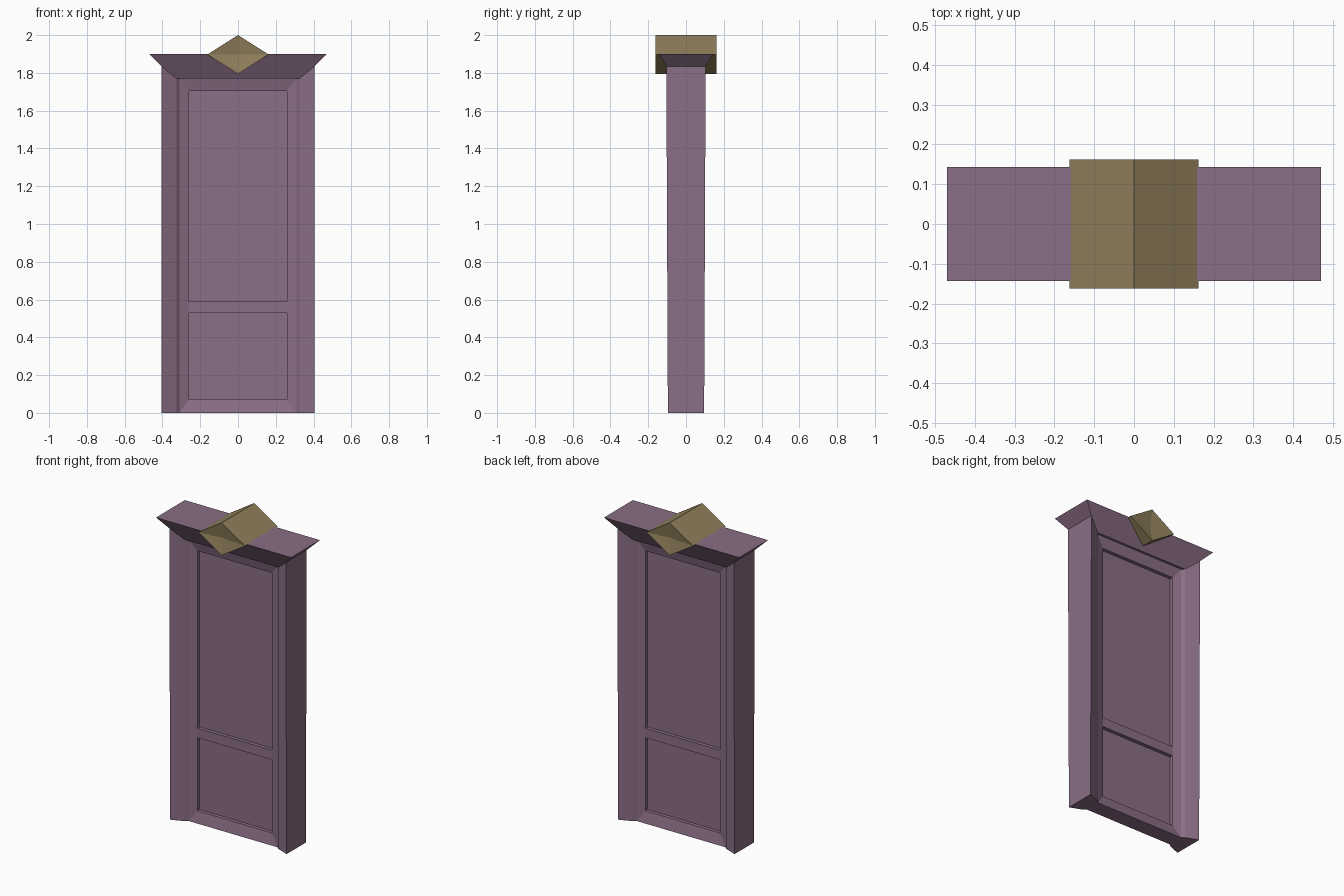
import bpy, bmesh

if "Cube" in bpy.data.objects:
    bpy.data.objects.remove(bpy.data.objects["Cube"])


def material(name, rgb):
    m = bpy.data.materials.new(name)
    m.diffuse_color = (*rgb, 1)
    m.use_nodes = True
    m.node_tree.nodes["Principled BSDF"].inputs["Base Color"].default_value = m.diffuse_color
    return m


PURPLE = material("dusty_purple", (0.254, 0.156, 0.238))
GOLD = material("dull_gold", (0.283, 0.216, 0.109))


def loft(name, rings, mat, mirror=None, cap_start=True):
    """Skin a list of closed point rings; optionally mirror over 'X' or 'Y'."""
    bm = bmesh.new()
    loops = [[bm.verts.new(p) for p in r] for r in rings]
    for a, b in zip(loops, loops[1:]):
        n = len(a)
        for i in range(n):
            j = (i + 1) % n
            bm.faces.new((a[i], a[j], b[j], b[i]))
    caps = [bm.faces.new(loops[-1])]
    if cap_start:
        caps.append(bm.faces.new(loops[0]))
    bmesh.ops.recalc_face_normals(bm, faces=bm.faces[:])
    if mirror == 'Y' and caps[0].normal.y > 0:   # open shell must face -y
        bmesh.ops.reverse_faces(bm, faces=bm.faces[:])
    me = bpy.data.meshes.new(name)
    bm.to_mesh(me)
    bm.free()
    me.materials.append(mat)
    ob = bpy.data.objects.new(name, me)
    bpy.context.collection.objects.link(ob)
    if mirror:
        mod = ob.modifiers.new("mirror", 'MIRROR')
        mod.use_axis = (mirror == 'X', mirror == 'Y', False)
    return ob


def flat_rect(x, y, z):
    return [(-x, -y, z), (x, -y, z), (x, y, z), (-x, y, z)]


def upright_rect(x, z0, z1, y):
    return [(-x, y, z0), (x, y, z0), (x, y, z1), (-x, y, z1)]


# Side jambs: splayed fronts, mitred tops, slightly thicker upward
def jamb_ring(outer_y, top):
    half = [(0.31, 0.05, 1.77), (0.325, 0.065, 1.77), (0.405, outer_y, 1.835)]
    pts = [(x, -y, z) for x, y, z in half] + [(x, y, z) for x, y, z in reversed(half)]
    return [(x, y, z if top else 0) for x, y, z in pts]


loft("side_jamb", [jamb_ring(0.096, False), jamb_ring(0.104, True)], PURPLE, 'X')

# Flared cornice across the top
loft("cornice", [flat_rect(0.325, 0.065, 1.77), flat_rect(0.405, 0.104, 1.835),
                 flat_rect(0.47, 0.143, 1.9)], PURPLE)

# Door leaf: sloping border stepping down to a sunken panel, same on both sides
loft("door_leaf", [upright_rect(0.31, 0, 1.77, 0),
                   upright_rect(0.31, 0, 1.77, -0.05),
                   upright_rect(0.26, 0.07, 1.705, -0.033),
                   upright_rect(0.26, 0.07, 1.705, -0.01)],
     PURPLE, 'Y', cap_start=False)

# Rail between the upper and lower panels
loft("middle_rail", [upright_rect(0.26, 0.53, 0.59, -0.033),
                     upright_rect(0.26, 0.53, 0.59, 0.033)], PURPLE)


# Diamond block on the cornice, its ends dished toward the centre
def diamond(y, s=1.0):
    cz, h, w = 1.8975, 0.1025 * s, 0.162 * s
    return [(0, y, cz + h), (w, y, cz), (0, y, cz - h), (-w, y, cz)]


loft("diamond_block", [diamond(-0.145, 0.01), diamond(-0.162), diamond(0.162),
                       diamond(0.145, 0.01)], GOLD)
